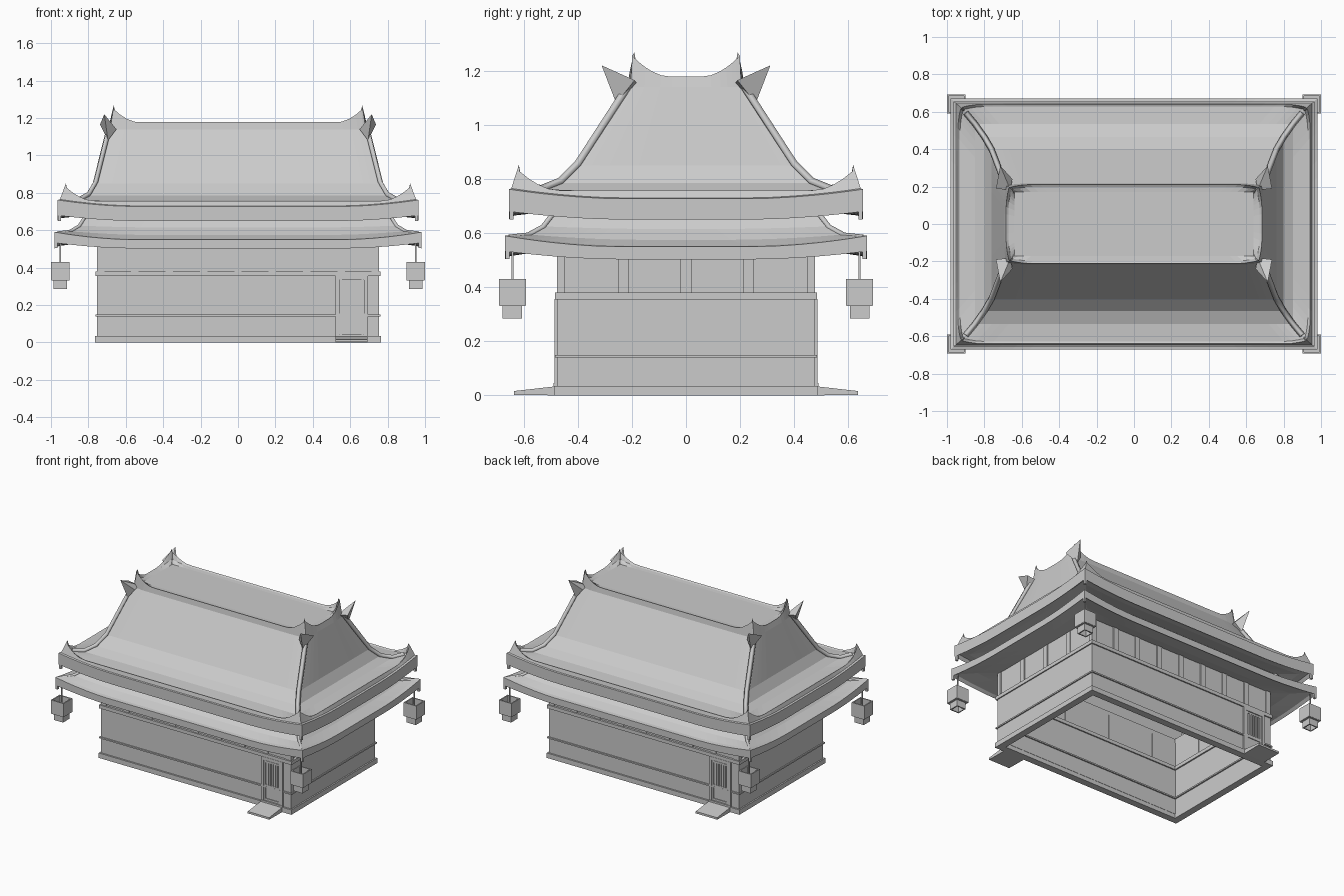
import bpy, bmesh

if "Cube" in bpy.data.objects:
    bpy.data.objects.remove(bpy.data.objects["Cube"])

CORNERS = [(sx, sy) for sx in (-1, 1) for sy in (-1, 1)]
DIST = [0, .025, .055, .09, .13, .18, .25, .33, .42]


def make(name, bm):
    bmesh.ops.recalc_face_normals(bm, faces=bm.faces[:])
    me = bpy.data.meshes.new(name)
    bm.to_mesh(me)
    bm.free()
    ob = bpy.data.objects.new(name, me)
    bpy.context.collection.objects.link(ob)
    return ob


def box(name, x0, x1, y0, y1, z0, z1):
    bm = bmesh.new()
    bmesh.ops.create_cube(bm, size=1)
    for v in bm.verts:
        v.co = ((x0 + x1) / 2 + v.co.x * (x1 - x0), (y0 + y1) / 2 + v.co.y * (y1 - y0),
                (z0 + z1) / 2 + v.co.z * (z1 - z0))
    return make(name, bm)


def hull(name, pts):
    bm = bmesh.new()
    vs = [bm.verts.new(p) for p in pts]
    bmesh.ops.convex_hull(bm, input=vs)
    return make(name, bm)


def ring_points(hx, hy, z, lift=0, reach=.42, pinch=0, dist=DIST):
    """Rectangle outline that sweeps up (lift) and draws in (pinch) at the corners."""
    pts = []
    for ux, uy, vx, vy, h in ((-1, -1, 1, 0, hx), (1, -1, 0, 1, hy), (1, 1, -1, 0, hx), (-1, 1, 0, -1, hy)):
        d = [e * min(1, h / .44) for e in dist]
        for s, e in [(e, e) for e in d] + [(2 * h - e, e) for e in reversed(d[1:])]:
            up = lift * max(0, 1 - e / reach) ** 1.8
            n = pinch * max(0, 1 - e / .14) ** 2
            x, y = ux * hx + vx * s, uy * hy + vy * s
            if vx or e == 0:
                y -= n if y > 0 else -n
            if vy or e == 0:
                x -= n if x > 0 else -n
            pts.append((x, y, z + up))
    return pts


def loft(name, rings, closed=False, cap=False, at=(0, 0)):
    bm = bmesh.new()
    loops = [[bm.verts.new((p[0] + at[0], p[1] + at[1], p[2])) for p in r] for r in rings]
    pairs = list(zip(loops, loops[1:])) + ([(loops[-1], loops[0])] if closed else [])
    for a, b in pairs:
        n = len(a)
        for i in range(n):
            j = (i + 1) % n
            bm.faces.new((a[i], a[j], b[j], b[i]))
    if cap:
        bm.faces.new(loops[-1])
    return make(name, bm)


def frame(name, hx, hy, z0, z1, t, at=(0, 0)):
    """Hollow rectangular band of wall thickness t."""
    r = [ring_points(a, b, z, dist=[0]) for a, b, z in
         ((hx, hy, z0), (hx, hy, z1), (hx - t, hy - t, z1), (hx - t, hy - t, z0))]
    return loft(name, r, closed=True, at=at)


def tube(name, pts, radius):
    cu = bpy.data.curves.new(name, 'CURVE')
    cu.dimensions = '3D'
    cu.bevel_depth = radius
    cu.bevel_resolution = 0
    cu.use_fill_caps = True
    sp = cu.splines.new('POLY')
    sp.points.add(len(pts) - 1)
    for p, c in zip(sp.points, pts):
        p.co = (*c, 1)
    bpy.context.collection.objects.link(bpy.data.objects.new(name, cu))


# Walls, plinth and rails
frame("plinth", .765, .488, 0, .035, .05)
frame("wall", .755, .476, .03, .36, .04)
frame("lower_rail", .763, .485, .14, .15, .058)
frame("upper_rail", .763, .485, .355, .38, .058)
frame("window_band", .745, .47, .375, .60, .02)

# Posts along the window band
for i in range(9):
    x = -.735 + i * 1.47 / 8
    for s in (-1, 1):
        box("front_back_post", x - .02, x + .02, s * .462 - .015, s * .462 + .015, .375, .57)
for i in range(1, 4):
    y = -.46 + i * .23
    for s in (-1, 1):
        box("side_post", s * .737 - .015, s * .737 + .015, y - .02, y + .02, .375, .57)

# Lower skirt roof, a thin closed shell
loft("lower_roof", [
    ring_points(.75, .46, .55), ring_points(.86, .55, .53, .02),
    ring_points(.96, .65, .515, .03), ring_points(.98, .67, .503, .03),
    ring_points(.98, .67, .55, .04), ring_points(.955, .645, .553, .038),
    ring_points(.90, .585, .575, .02), ring_points(.85, .53, .615, .01),
    ring_points(.81, .48, .68), ring_points(.79, .46, .72),
    ring_points(.77, .44, .72), ring_points(.79, .46, .67)], closed=True)

# Upper roof: eave band, upturned lip, concave slope, upturned top rim, flat deck
loft("upper_roof", [
    ring_points(.77, .44, .71), ring_points(.90, .59, .67, .02),
    ring_points(.945, .635, .665, .03), ring_points(.965, .655, .65, .03),
    ring_points(.965, .655, .727, .035), ring_points(.952, .646, .73, .035),
    ring_points(.942, .64, .757, .095, .17, .022), ring_points(.93, .628, .752, .03, .2, .022),
    ring_points(.85, .535, .758), ring_points(.80, .465, .785),
    ring_points(.762, .40, .85), ring_points(.695, .217, 1.14, pinch=.012),
    ring_points(.684, .211, 1.178, .09, .15, .02), ring_points(.672, .199, 1.172, .03, .15, .02),
    ring_points(.64, .17, 1.17)], cap=True)

# Pieces repeated at each corner
for sx, sy in CORNERS:
    def m(pts):
        return [(sx * x, sy * y, z) for x, y, z in pts]
    # Hip ridges
    tube("upper_hip_ridge", m([(.90, .595, .775), (.85, .535, .762), (.80, .465, .79),
                               (.762, .40, .855), (.69, .212, 1.145)]), .016)
    tube("lower_hip_ridge", m([(.965, .655, .582), (.90, .585, .59), (.85, .53, .62),
                               (.81, .48, .685), (.79, .46, .72)]), .012)
    # Spike near the top of the hip
    hull("hip_spike", m([(.715, .312, 1.22), (.65, .24, 1.14), (.738, .19, 1.165),
                         (.695, .258, 1.08), (.66, .18, 1.15)]))
    # Eave corner tabs
    for x, y, z in ((.955, .645, .65), (.972, .66, .505)):
        box("eave_tab", *sorted((sx * (x - .008), sx * (x + .008))),
            *sorted((sy * (y - .008), sy * (y + .008))), z, z + .045)
    # Hanging lantern
    at = (sx * .95, sy * .642)
    frame("lantern_body", .05, .05, .333, .43, .008, at)
    frame("lantern_base", .036, .036, .285, .335, .008, at)
    box("lantern_floor", at[0] - .048, at[0] + .048, at[1] - .048, at[1] + .048, .331, .337)
    box("lantern_rod", at[0] - .004, at[0] + .004, at[1] - .004, at[1] + .004, .335, .55)

# Door and ramp on the front, repeated on the back by half a turn
for s in (-1, 1):
    def b(name, x0, x1, y0, y1, z0, z1):
        xs, ys = sorted((-s * x0, -s * x1)), sorted((s * y0, s * y1))
        box(name, *xs, *ys, z0, z1)
    b("door_panel", .54, .68, .465, .4795, .03, .155)
    b("door_backing", .54, .68, .465, .4775, .155, .345)
    for x in (.522, .675):
        b("door_jamb", x, x + .02, .465, .487, .02, .355)
    b("door_lintel", .522, .695, .465, .487, .335, .357)
    b("door_sill", .522, .695, .465, .49, .02, .045)
    for x in (.545, .66):
        b("door_stile", x, x + .012, .465, .4845, .045, .335)
    for z in (.05, .15, .32):
        b("door_cross_rail", .545, .672, .465, .4845, z, z + .012)
    for i in range(5):
        x = .571 + i * .0185
        b("door_bar", x, x + .009, .47, .4845, .16, .322)
    hull("ramp", [(-s * x, s * y, z) for x in (.522, .692) for y, z in
                  ((.485, 0), (.485, .033), (.635, .016), (.635, .002))])
